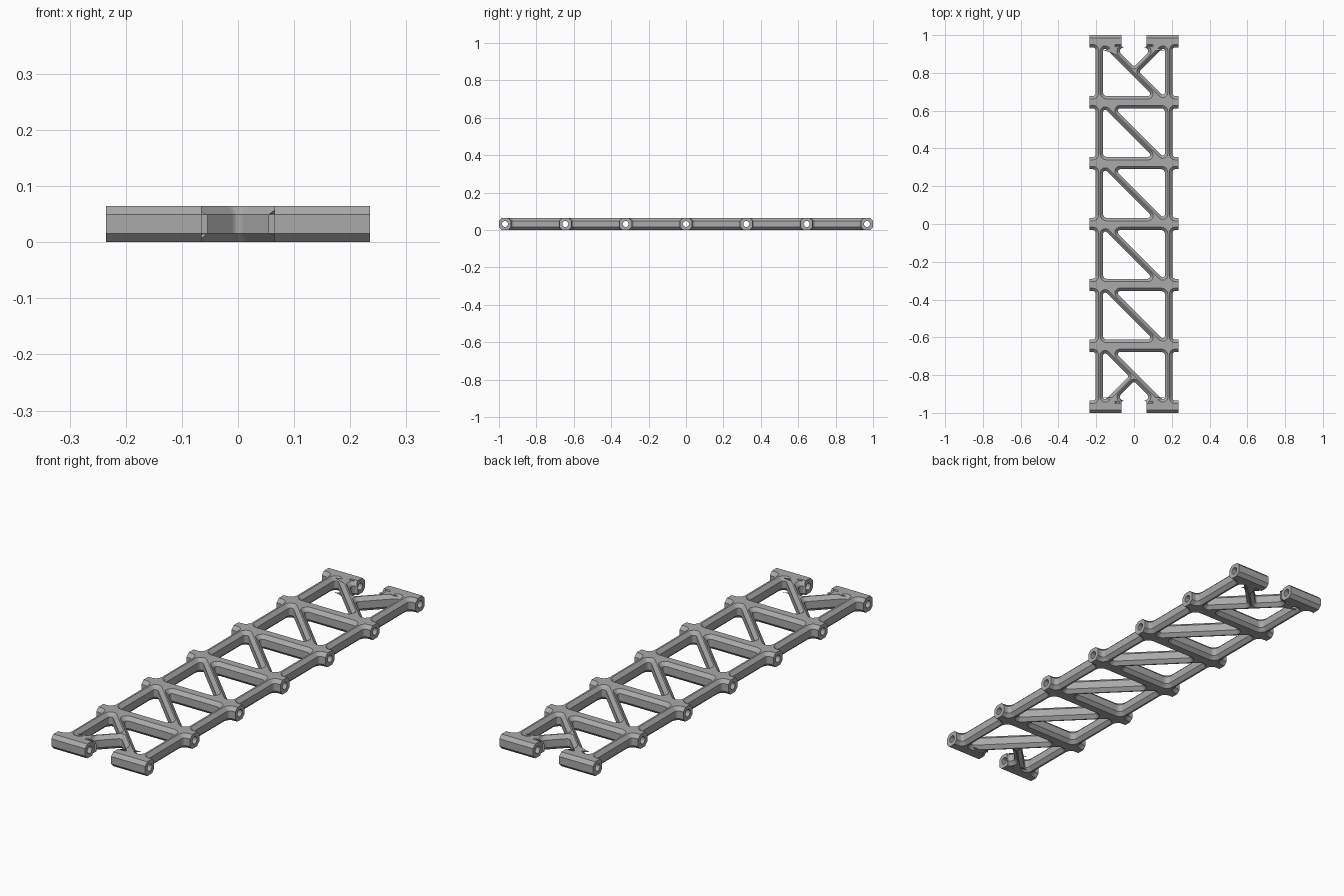
import bpy, bmesh, math
from mathutils import Vector, Matrix

if "Cube" in bpy.data.objects:
    bpy.data.objects.remove(bpy.data.objects["Cube"])

H = 0.065                 # frame thickness
C = 0.0155                # chamfer
HALF = H / 2              # half width of a rung
PITCH = (1 - HALF) / 3    # rung spacing
IN, OUT = 0.164, 0.203    # rail inner and outer faces
END, CAP = 0.235, 0.28    # rung ends, and overshoot trimmed off later
D = 0.026                 # diagonal half width measured along an axis
T = PITCH / 2 - HALF      # half height of a bay opening

grey = bpy.data.materials.new("mid_grey")
grey.use_nodes = True
grey.diffuse_color = (0.4, 0.4, 0.4, 1)
grey.node_tree.nodes["Principled BSDF"].inputs["Base Color"].default_value = grey.diffuse_color


def fillet(points, steps=4):
    """Round each (x, y, radius) corner of a closed loop."""
    out = []
    for i, (x, y, r) in enumerate(points):
        p = Vector((x, y))
        u = (Vector(points[i - 1][:2]) - p).normalized()
        v = (Vector(points[(i + 1) % len(points)][:2]) - p).normalized()
        if r == 0:
            out.append(p)
            continue
        half = u.angle(v) / 2
        centre = p + (u + v).normalized() * r / math.sin(half)
        a = p + u * r / math.tan(half) - centre
        b = p + v * r / math.tan(half) - centre
        sweep = a.angle_signed(b)      # clockwise positive
        for s in range(steps + 1):
            t = -sweep * s / steps
            out.append(centre + Matrix.Rotation(t, 2) @ a)
    return out


def inset(loop, d):
    """Move a loop towards the material on its left."""
    out = []
    for i, p in enumerate(loop):
        e = (p - loop[i - 1]).normalized()
        f = (loop[(i + 1) % len(loop)] - p).normalized()
        n, m = Vector((-e.y, e.x)), Vector((-f.y, f.x))
        out.append(p + (n + m) * d / (1 + n.dot(m)))
    return out


def turn(points):
    return [(-x, -y, r) for x, y, r in points]


def finish(name, bm):
    bmesh.ops.recalc_face_normals(bm, faces=bm.faces)
    mesh = bpy.data.meshes.new(name)
    bm.to_mesh(mesh)
    bm.free()
    mesh.materials.append(grey)
    ob = bpy.data.objects.new(name, mesh)
    bpy.context.collection.objects.link(ob)
    return ob


def prism(bm, section, x0, x1, y):
    """Extrude a (y, z) section along x."""
    a, b = [[bm.verts.new((x, y + p[0], p[1])) for p in section] for x in (x0, x1)]
    bm.faces.new(a)
    bm.faces.new(b)
    for i in range(len(a)):
        bm.faces.new((a[i - 1], a[i], b[i], b[i - 1]))


# Outer outline: one long side and one end notch, then the same turned around
half = []
for k in range(-3, 4):
    y = k * PITCH
    if k > -3:
        half.append((OUT, y - HALF, 0.015))
    half += [(CAP, y - HALF, 0), (CAP, y + HALF, 0)]
    if k < 3:
        half.append((OUT, y + HALF, 0.015))
mid = 2.5 * PITCH
low = 1 - H
half += [(0.085, 1, 0), (0.085, low, 0), (T - D, low, 0.02), (0, mid + D, 0.012),
         (D - T, low, 0.02), (-0.085, low, 0), (-0.085, 1, 0)]
loops = [fillet(half + turn(half))]

# Bay openings: two triangles either side of each diagonal
corner = [(-IN, -T, 0.02), (T - D, -T, 0.012), (-IN, IN - D, 0.012)]
fork = [(IN, D - IN, 0.012), (IN, IN - D, 0.012), (D, 0, 0.012)]
for k in range(6):
    first = turn(fork) if k == 0 else corner
    second = fork if k == 5 else turn(corner)
    y = (k - 2.5) * PITCH
    for tri in (first, second):
        loops.append(fillet([(px, py + y, r) for px, py, r in tri])[::-1])

# Chamfered truss plate
bm = bmesh.new()
caps = {0: [], 3: []}
for loop in loops:
    small = inset(loop, C)
    rings = [[bm.verts.new((p.x, p.y, z)) for p in pts]
             for pts, z in ((small, 0), (loop, C), (loop, H - C), (small, H))]
    for a, b in zip(rings, rings[1:]):
        for i in range(len(a)):
            bm.faces.new((a[i - 1], a[i], b[i], b[i - 1]))
    for j in caps:
        r = rings[j]
        caps[j] += [bm.edges.get((r[i - 1], r[i])) for i in range(len(r))]
for edges in caps.values():
    bmesh.ops.triangle_fill(bm, edges=edges, use_beauty=True, use_dissolve=False)
bmesh.ops.recalc_face_normals(bm, faces=bm.faces)
for s in (-1, 1):       # square off the rung ends
    bmesh.ops.bisect_plane(bm, geom=bm.verts[:] + bm.edges[:] + bm.faces[:],
                           plane_co=(s * END, 0, 0), plane_no=(s, 0, 0), clear_outer=True)
    bmesh.ops.holes_fill(bm, edges=[e for e in bm.edges if e.is_boundary], sides=0)
truss = finish("truss_frame", bm)

# Octagonal sockets at the four corners
octagon = [(-HALF, C), (C - HALF, 0), (HALF - C, 0), (HALF, C),
           (HALF, H - C), (HALF - C, H), (C - HALF, H), (-HALF, H - C)]
bm = bmesh.new()
for s in (-1, 1):
    for t in (-1, 1):
        prism(bm, octagon, s * 0.065, s * END, t * 3 * PITCH)
sockets = finish("end_sockets", bm)

# Pin holes along every rung
circle = [(0.016 * math.cos(i * math.pi / 8), HALF + 0.016 * math.sin(i * math.pi / 8))
          for i in range(16)]
bm = bmesh.new()
for k in range(-3, 4):
    prism(bm, circle, -0.3, 0.3, k * PITCH)
cutter = finish("pin_hole_cutter", bm)
cutter.hide_render = True
cutter.hide_set(True)

for ob in (truss, sockets):
    cut = ob.modifiers.new("pin_holes", 'BOOLEAN')
    cut.operation = 'DIFFERENCE'
    cut.solver = 'EXACT'
    cut.object = cutter
